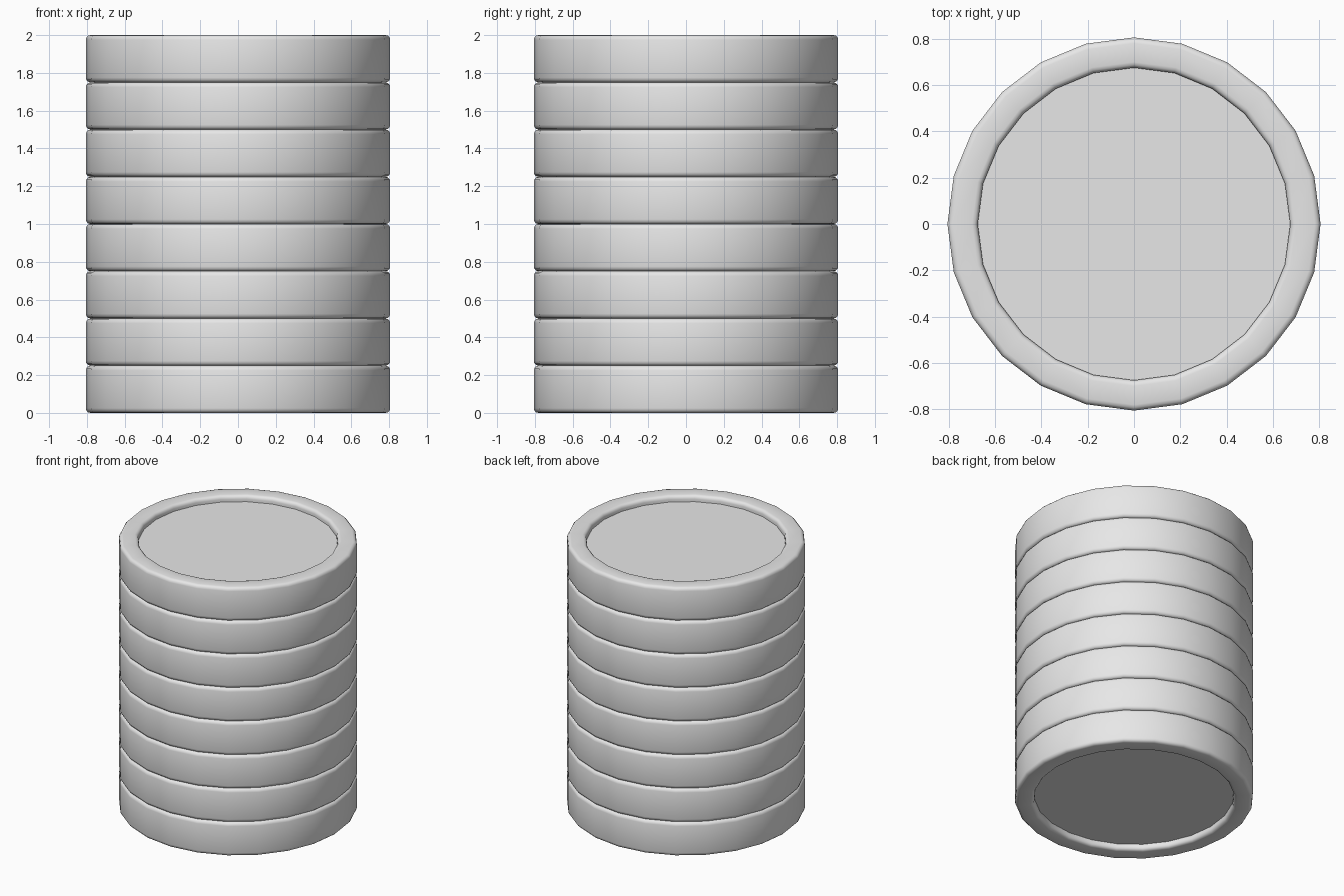
import bpy, bmesh
from math import sin, cos, pi, radians

cube = bpy.data.objects.get("Cube")
if cube:
    bpy.data.objects.remove(cube)

SIDES, COUNT, PITCH = 24, 8, 0.25
OUTER, INNER, RECESS, ROUND = 0.806, 0.675, 0.045, 0.025

grey = bpy.data.materials.new("plain grey")
grey.use_nodes = True
grey.diffuse_color = (0.8, 0.8, 0.8, 1)
grey.node_tree.nodes["Principled BSDF"].inputs["Base Color"].default_value = (0.8, 0.8, 0.8, 1)


def arc(cx, cz, start, end, steps=3):
    """Rounded corner of the rim as (radius, height) points."""
    angles = [start + (end - start) * i / steps for i in range(steps + 1)]
    return [(cx + ROUND * cos(a), cz + ROUND * sin(a)) for a in angles]


def coin_mesh():
    half = PITCH / 2
    # upper half: recess wall foot, rounded inner lip, rounded outer lip
    upper = [(INNER, half - RECESS)]
    upper += arc(INNER + ROUND, half - ROUND, pi, pi / 2)
    upper += arc(OUTER - ROUND, half - ROUND, pi / 2, 0)
    profile = upper + [(r, -z) for r, z in reversed(upper)]

    bm = bmesh.new()
    rings = []
    for r, z in profile:
        rings.append([bm.verts.new((r * cos(2 * pi * i / SIDES), r * sin(2 * pi * i / SIDES), z))
                      for i in range(SIDES)])
    for a, b in zip(rings, rings[1:]):
        for i in range(SIDES):
            j = (i + 1) % SIDES
            bm.faces.new((a[i], b[i], b[j], a[j]))
    # recessed discs
    bm.faces.new(rings[0])
    bm.faces.new(rings[-1][::-1])
    bmesh.ops.recalc_face_normals(bm, faces=bm.faces)
    mesh = bpy.data.meshes.new("coin")
    bm.to_mesh(mesh)
    bm.free()
    mesh.materials.append(grey)
    return mesh


# stack of identical rimmed coins
mesh = coin_mesh()
for n in range(COUNT):
    coin = bpy.data.objects.new(f"coin_{n + 1}", mesh)
    coin.location.z = PITCH * (n + 0.5)
    bpy.context.collection.objects.link(coin)

bpy.ops.object.select_all(action="DESELECT")
coin.select_set(True)
bpy.context.view_layer.objects.active = coin
bpy.ops.object.shade_smooth_by_angle(angle=radians(40))
